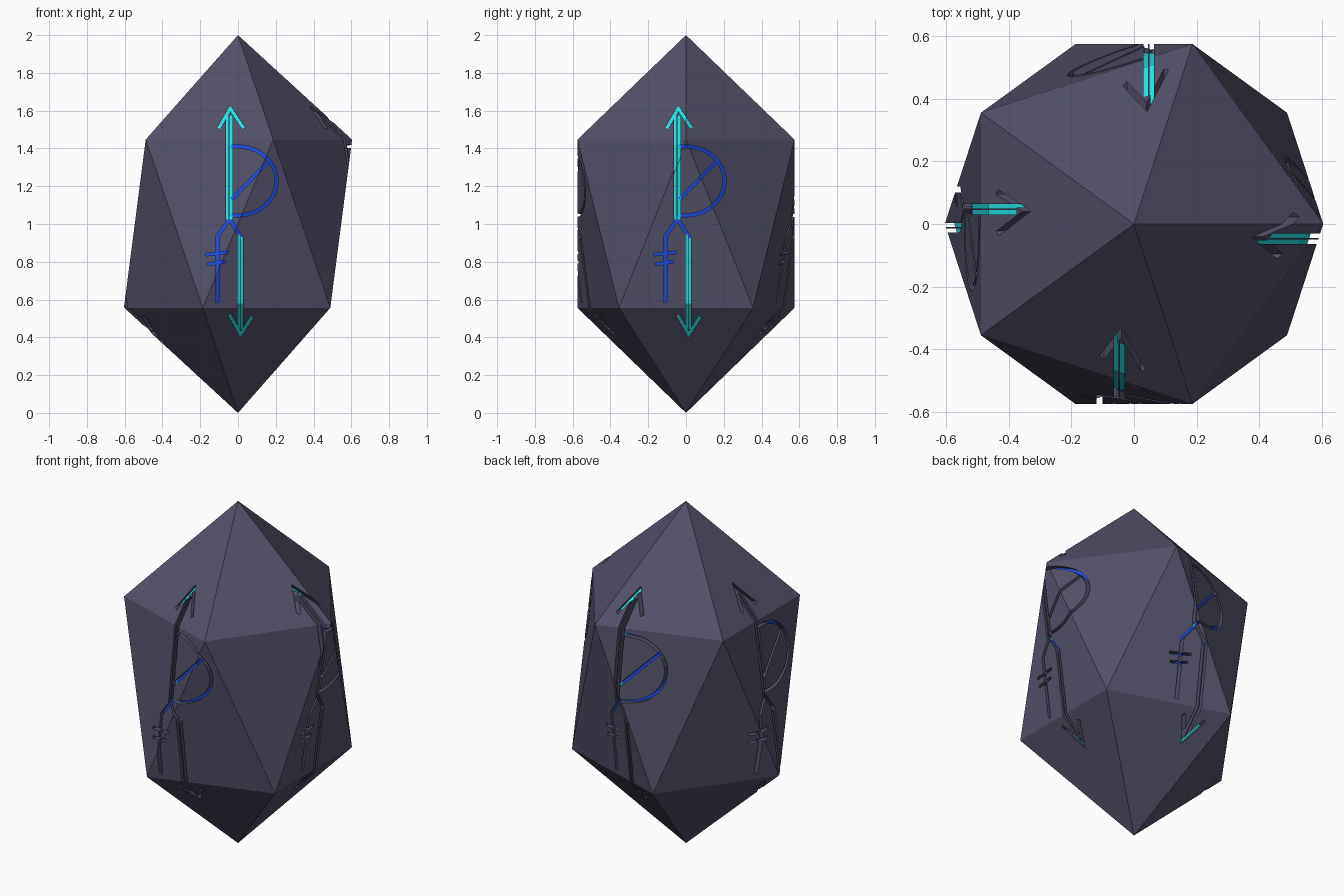
import bpy, bmesh, math
from mathutils import Vector, Matrix

if "Cube" in bpy.data.objects:
    bpy.data.objects.remove(bpy.data.objects["Cube"])


def material(name, rgb):
    m = bpy.data.materials.new(name)
    m.diffuse_color = (*rgb, 1)
    m.use_nodes = True
    m.node_tree.nodes["Principled BSDF"].inputs["Base Color"].default_value = m.diffuse_color
    return m


MATS = [material("slate_crystal", (0.085, 0.08, 0.14)),
        material("glow_cyan", (0.02, 0.78, 0.80)),
        material("glow_blue", (0.012, 0.07, 0.75))]


def make_object(name, bm, index=0):
    bmesh.ops.recalc_face_normals(bm, faces=bm.faces)
    me = bpy.data.meshes.new(name)
    for f in bm.faces:
        f.material_index = index
    bm.to_mesh(me)
    bm.free()
    for m in MATS:
        me.materials.append(m)
    ob = bpy.data.objects.new(name, me)
    bpy.context.collection.objects.link(ob)
    return ob


def crystal(name, scale, index):
    """Stretched icosahedron: two apexes and two staggered rings of five."""
    bm = bmesh.new()
    pt = lambda a, r, z: bm.verts.new((r * scale * math.cos(a), r * scale * math.sin(a), 1 + (z - 1) * scale))
    step = math.tau / 5
    top, low = pt(0, 0, 2), pt(0, 0, 0)
    up = [pt(i * step, 0.604, 1.447) for i in range(5)]
    dn = [pt((i + 0.5) * step, 0.604, 0.556) for i in range(5)]
    for i in range(5):
        j = (i + 1) % 5
        bm.faces.new((top, up[i], up[j]))
        bm.faces.new((up[i], dn[i], up[j]))
        bm.faces.new((dn[i], dn[j], up[j]))
        bm.faces.new((low, dn[j], dn[i]))
    return make_object(name, bm, index)


def ribbon(bm, path, width, turn):
    """Extrude a mitred stroke of the front drawing inwards, turned to one side."""
    p = [Vector(q) for q in path]
    left, right = [], []
    for i, q in enumerate(p):
        a = (q - p[i - 1]).normalized() if i else (p[1] - q).normalized()
        b = (p[i + 1] - q).normalized() if i < len(p) - 1 else a
        t = (a + b).normalized()
        n = Vector((-t.y, t.x)) * (width / 2 / max(t.dot(a), 0.3))
        left.append(q + n)
        right.append(q - n)
    outline = left + right[::-1]
    layers = []
    for y in (-0.22, -0.8):
        layers.append([bm.verts.new(turn @ Vector((q.x, y, q.y))) for q in outline])
    k, n = len(outline), len(p)
    for s in range(k):
        bm.faces.new((layers[0][s], layers[0][(s + 1) % k],
                      layers[1][(s + 1) % k], layers[1][s]))
    for ring in layers:
        for s in range(n - 1):
            bm.faces.new((ring[s], ring[s + 1], ring[k - 2 - s], ring[k - 1 - s]))


def cut(target, cutter):
    """Exact boolean difference, baked into the target."""
    mod = target.modifiers.new("cut", 'BOOLEAN')
    mod.operation, mod.solver, mod.object = 'DIFFERENCE', 'EXACT', cutter
    mod.use_self = True
    dg = bpy.context.evaluated_depsgraph_get()
    me = bpy.data.meshes.new_from_object(target.evaluated_get(dg))
    target.modifiers.clear()
    target.data = me
    bpy.data.objects.remove(cutter)


# Strokes of the carved sign, drawn as (across, height), with widths
cyan_strokes = [
    ([(-0.057, 1.025), (-0.057, 1.575)], 0.014),
    ([(-0.037, 1.025), (-0.037, 1.575)], 0.014),
    ([(-0.103, 1.505), (-0.041, 1.612), (0.030, 1.507)], 0.017),
    ([(0.003, 0.945), (0.003, 0.445)], 0.013),
    ([(0.021, 0.935), (0.021, 0.445)], 0.013),
    ([(-0.045, 0.520), (0.014, 0.415), (0.075, 0.510)], 0.017),
]
bow = [(0.205 * math.cos(a), 1.228 + 0.183 * math.sin(a))
       for a in (math.pi / 2 - math.pi * i / 14 for i in range(15))]
blue_strokes = [
    ([(-0.034, 1.412)] + bow + [(-0.034, 1.045)], 0.017),
    ([(-0.034, 1.130), (0.160, 1.330)], 0.016),
    ([(0.020, 0.925), (-0.045, 1.025), (-0.110, 0.935), (-0.110, 0.585)], 0.018),
    ([(-0.170, 0.838), (-0.052, 0.850)], 0.015),
    ([(-0.163, 0.787), (-0.066, 0.801)], 0.015),
]

# Crystal body with the sign carved into its four sides
body = crystal("crystal_body", 1.0, 0)
for index, strokes in ((1, cyan_strokes), (2, blue_strokes)):
    bm = bmesh.new()
    for side in range(4):
        turn = Matrix.Rotation(side * math.pi / 2, 3, 'Z')
        for path, width in strokes:
            ribbon(bm, path, width, turn)
    grooves = make_object("groove_cutter", bm)
    # the glowing core gives the grooves their coloured floors
    cut(grooves, crystal("core_cutter", 0.95, index))
    cut(body, grooves)
